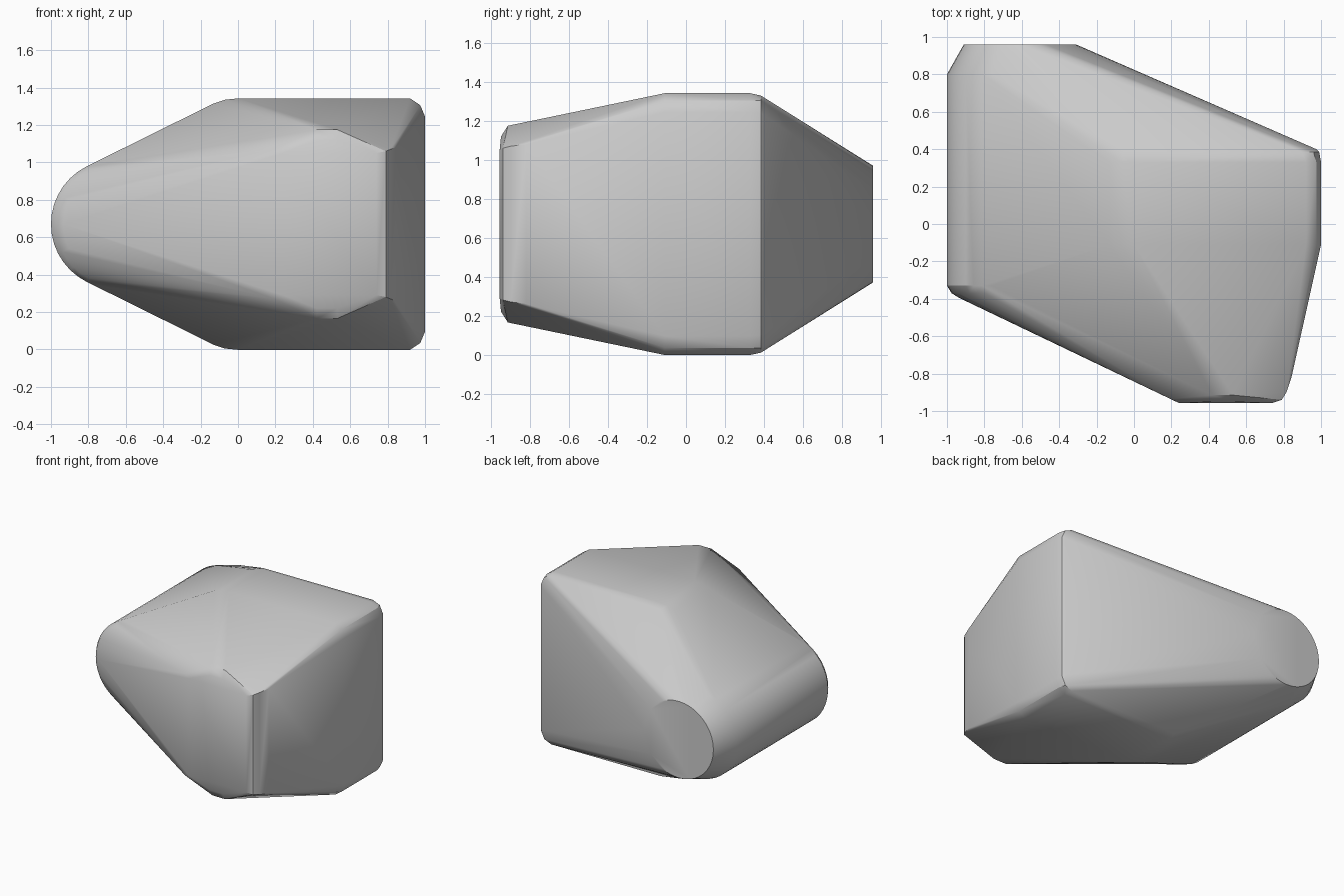
import bpy, bmesh
from math import sin, cos, pi, radians

cube = bpy.data.objects.get("Cube")
if cube:
    bpy.data.objects.remove(cube, do_unlink=True)

MID = 0.67  # height of the horizontal mirror plane
bm = bmesh.new()


def pair(x, y, h):
    """Point mirrored above and below the mid plane."""
    for s in (1, -1):
        bm.verts.new((x, y, MID + s * h))


def ring(x, y, r, n=40):
    """Upright circle facing along y."""
    for i in range(n):
        a = 2 * pi * i / n
        bm.verts.new((x + r * cos(a), y, MID + r * sin(a)))


# Round left end: a bar along y with softened front and a narrower back cap
ring(-0.655, 0.80, 0.345)
ring(-0.655, -0.33, 0.345)
ring(-0.65, -0.37, 0.325)
ring(-0.645, -0.395, 0.29)
ring(-0.61, 0.96, 0.30)

# Tall block: rounded section, slightly smaller at its back edge
for x, h in ((-0.13, 0.645), (-0.07, 0.665), (0.0, 0.672),
             (0.92, 0.672), (0.975, 0.635), (1.0, 0.575)):
    for y in (-0.11, 0.33):
        pair(x, y, h)
for x, h in ((-0.05, 0.655), (0.90, 0.66), (0.96, 0.635), (0.99, 0.57)):
    pair(x, 0.385, h)
pair(0.975, 0.40, 0.56)

# Front nose: flat plate with softened rim
for x in (0.24, 0.74):
    pair(x, -0.957, 0.38)
for x in (0.42, 0.53):
    pair(x, -0.95, 0.45)
    pair(x, -0.915, 0.505)
for x, y, h in ((0.195, -0.935, 0.40), (0.79, -0.94, 0.39),
                (0.815, -0.90, 0.40), (0.842, -0.82, 0.41)):
    pair(x, y, h)

# Wrap everything in one convex skin
res = bmesh.ops.convex_hull(bm, input=bm.verts)
junk = {g for g in res["geom_interior"] + res["geom_unused"]
        if isinstance(g, bmesh.types.BMVert)}
bmesh.ops.delete(bm, geom=list(junk), context='VERTS')
bmesh.ops.dissolve_limit(bm, angle_limit=radians(0.5), verts=bm.verts, edges=bm.edges)
bmesh.ops.recalc_face_normals(bm, faces=bm.faces)

mesh = bpy.data.meshes.new("rounded_hull")
bm.to_mesh(mesh)
bm.free()
hull = bpy.data.objects.new("rounded_hull", mesh)
bpy.context.collection.objects.link(hull)

# Plain grey
grey = bpy.data.materials.new("light grey")
grey.use_nodes = True
colour = (0.6, 0.6, 0.6, 1)
grey.diffuse_color = colour
grey.node_tree.nodes["Principled BSDF"].inputs["Base Color"].default_value = colour
mesh.materials.append(grey)

bpy.context.view_layer.objects.active = hull
hull.select_set(True)
bpy.ops.object.shade_smooth_by_angle(angle=radians(30))
